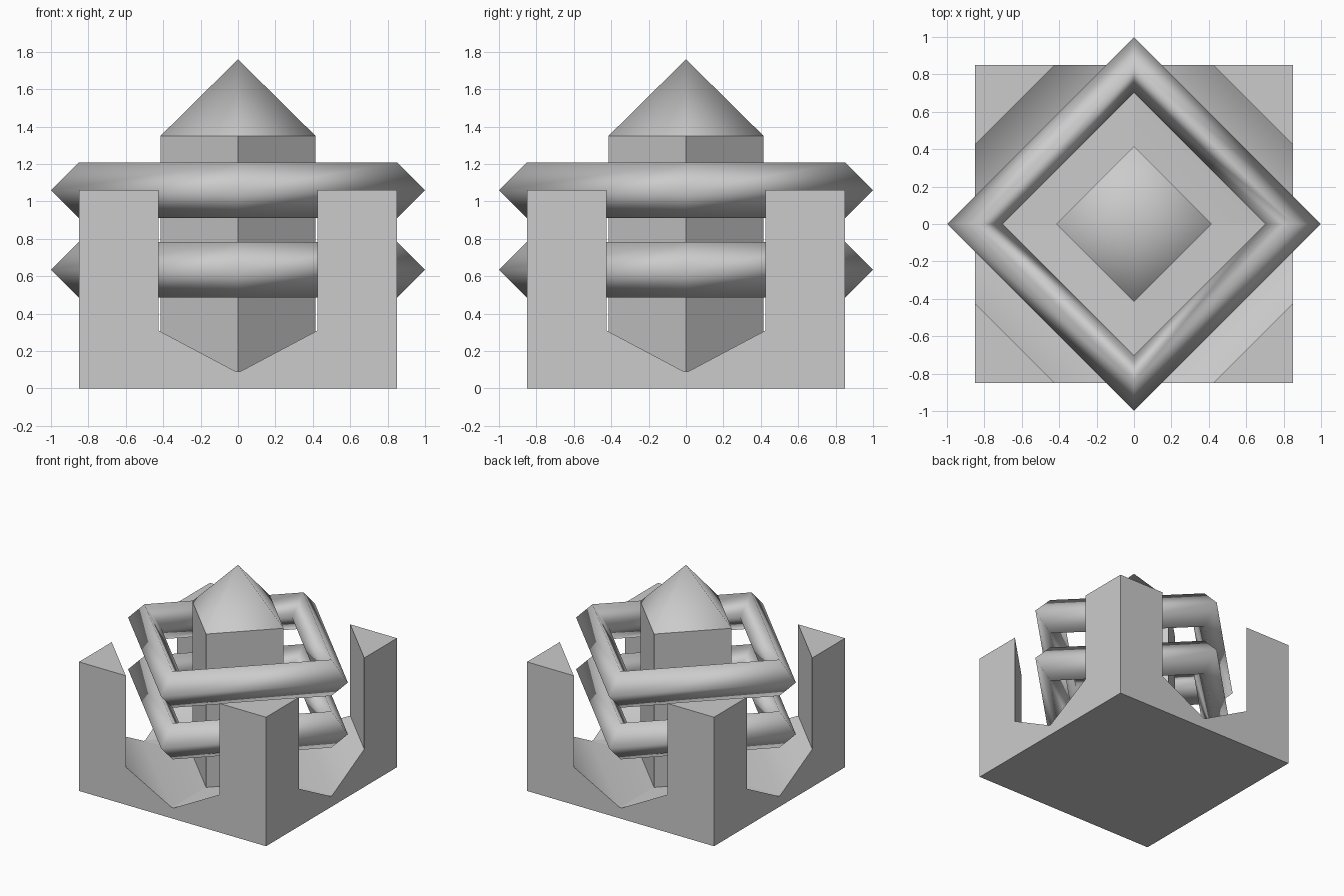
import bpy, bmesh, math

if "Cube" in bpy.data.objects:
    bpy.data.objects.remove(bpy.data.objects["Cube"])


def lathe4(name, profile, smooth=False, closed=False):
    """Four-sided revolve of (radius, z) points, corners on the x and y axes."""
    bm = bmesh.new()
    rings = []
    for r, z in profile:
        if r == 0:
            rings.append([bm.verts.new((0, 0, z))] * 4)
        else:
            rings.append([bm.verts.new((round(math.cos(i * math.pi / 2)) * r,
                                        round(math.sin(i * math.pi / 2)) * r, z))
                          for i in range(4)])
    pairs = list(zip(rings, rings[1:]))
    if closed:
        pairs.append((rings[-1], rings[0]))
    for a, b in pairs:
        for i in range(4):
            j = (i + 1) % 4
            bm.faces.new(list(dict.fromkeys((a[i], a[j], b[j], b[i]))))
    bmesh.ops.recalc_face_normals(bm, faces=bm.faces)
    for f in bm.faces:
        f.smooth = smooth
    mesh = bpy.data.meshes.new(name)
    bm.to_mesh(mesh)
    bm.free()
    ob = bpy.data.objects.new(name, mesh)
    bpy.context.collection.objects.link(ob)
    return ob


# Square base block
bpy.ops.mesh.primitive_cube_add(size=1, location=(0, 0, 0.53))
base = bpy.context.object
base.name = "base"
base.scale = (1.7, 1.7, 1.06)
bpy.ops.object.transform_apply(location=True, scale=True)

# Diamond bowl cut out of the block, leaving four corner posts
cutter = lathe4("bowl_cutter", [(0, 0.09), (0.86, 0.09), (1.275, 0.31),
                                (1.275, 1.5), (0, 1.5)])
cutter.hide_render = True
mod = base.modifiers.new("bowl", 'BOOLEAN')
mod.operation = 'DIFFERENCE'
mod.solver = 'EXACT'
mod.object = cutter
bpy.ops.object.modifier_apply(modifier=mod.name)
bpy.data.objects.remove(cutter)
bpy.ops.object.shade_smooth_by_angle(angle=math.radians(52))

# Centre column and its smooth pointed cap
lathe4("column", [(0, 0.09), (0.415, 0.09), (0.415, 1.35), (0, 1.35)])
lathe4("column_cap", [(0.415, 1.35), (0, 1.76)], smooth=True)

# Two floating rings, four sides around and four across
R, T = 0.85, 0.149
for name, z in (("lower_ring", 0.635), ("upper_ring", 1.06)):
    lathe4(name, [(R + T, z), (R, z + T), (R - T, z), (R, z - T)],
           smooth=True, closed=True)
